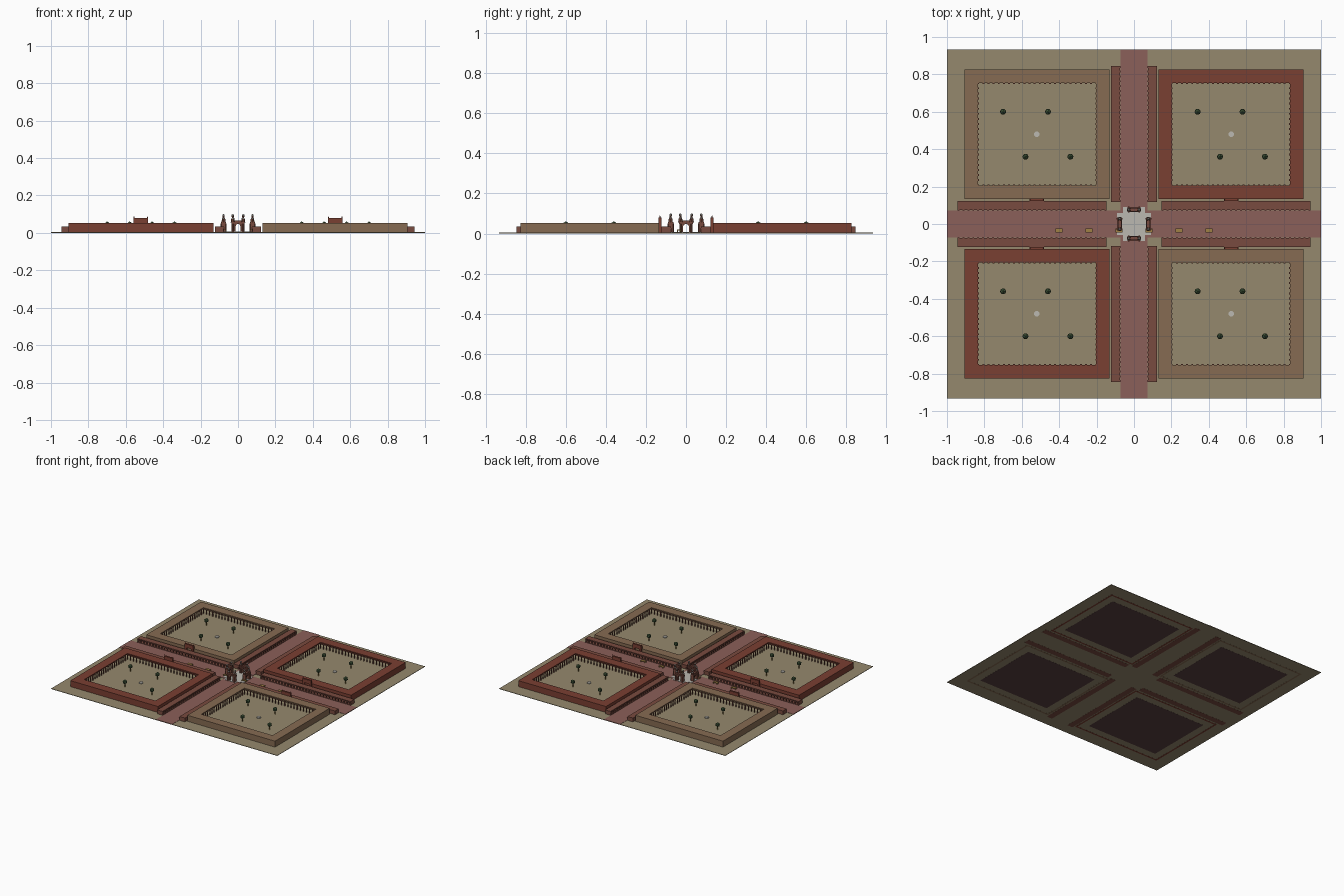
import bpy, bmesh, math
from mathutils import Matrix, Vector

if "Cube" in bpy.data.objects:
    bpy.data.objects.remove(bpy.data.objects["Cube"])

def mat(name, r, g, b):
    m = bpy.data.materials.new(name)
    m.diffuse_color = (r, g, b, 1)
    m.use_nodes = True
    m.node_tree.nodes["Principled BSDF"].inputs["Base Color"].default_value = m.diffuse_color
    return m

SAND = mat("sand", .30, .25, .155)
ROAD = mat("road_pink", .26, .115, .10)
RED = mat("red_brick", .195, .05, .032)
TAN = mat("tan_brick", .24, .147, .084)
STREET = mat("street_brick", .19, .07, .05)
STONE = mat("pale_stone", .50, .48, .44)
GREEN = mat("leaf_green", .05, .09, .04)
WOOD = mat("stall_wood", .35, .22, .06)
DARK = mat("foundation_red", .10, .05, .05)

class Part:
    """Collects boxes and round solids into one object."""
    def __init__(self, name, material):
        self.bm, self.name, self.material = bmesh.new(), name, material

    def box(self, x0, x1, y0, y1, z0, z1):
        m = Matrix.Translation(((x0 + x1) / 2, (y0 + y1) / 2, (z0 + z1) / 2)) @ \
            Matrix.Diagonal((abs(x1 - x0), abs(y1 - y0), z1 - z0, 1))
        bmesh.ops.create_cube(self.bm, size=1, matrix=m)

    def cyl(self, x, y, z0, z1, r, r2=None, n=6):
        bmesh.ops.create_cone(self.bm, cap_ends=True, segments=n, radius1=r,
                              radius2=r if r2 is None else r2, depth=z1 - z0,
                              matrix=Matrix.Translation((x, y, (z0 + z1) / 2)))

    def ball(self, x, y, z, r, sz=1):
        bmesh.ops.create_icosphere(self.bm, subdivisions=1, radius=r,
                                   matrix=Matrix.Translation((x, y, z)) @ Matrix.Diagonal((1, 1, sz, 1)))

    def row(self, a, b, step, z0, z1, r):
        a, b = Vector(a), Vector(b)
        n = round((b - a).length / step)
        for i in range(n + 1):
            p = a.lerp(b, i / n)
            self.cyl(p.x, p.y, z0, z1 - .005, r * .8)
            self.box(p.x - r, p.x + r, p.y - r, p.y + r, z1 - .005, z1)

    def turn(self, angle):
        bmesh.ops.rotate(self.bm, verts=self.bm.verts, matrix=Matrix.Rotation(angle, 3, 'Z'))
        return self

    def done(self):
        me = bpy.data.meshes.new(self.name)
        bmesh.ops.recalc_face_normals(self.bm, faces=self.bm.faces)
        self.bm.to_mesh(me)
        self.bm.free()
        me.materials.append(self.material)
        ob = bpy.data.objects.new(self.name, me)
        bpy.context.collection.objects.link(ob)

# ground, crossing streets and central plaza
p = Part("ground", SAND)
p.box(-1, 1, -.933, .933, .0005, .004)
p.done()
p = Part("streets", ROAD)
p.box(-1, 1, -.072, .072, .003, .006)
for s in (-1, 1):
    p.box(-.072, .072, s * .072, s * .933, .003, .006)
p.done()
p = Part("plaza", STONE)
p.box(-.09, .09, -.06, .06, .003, .008)
for s in (-1, 1):
    p.box(-.06, .06, s * .06, s * .09, .003, .008)
p.done()

# four walled courts with inner porticoes
X0, X1, Y0, Y1, IN, H = .13, .905, .135, .825, .072, .052
for sx in (-1, 1):
    for sy in (-1, 1):
        tag = ("left" if sx < 0 else "right") + ("_front" if sy < 0 else "_back")
        col = RED if sx * sy > 0 else TAN
        walls, roof = Part("court_walls_" + tag, col), Part("portico_roof_" + tag, col)
        for q, w, z0, z1 in ((walls, .014, .0, .045), (roof, IN, .044, H)):
            for y in (Y0, Y1 - w):
                q.box(sx * X0, sx * X1, sy * y, sy * (y + w), z0, z1)
            for x in (X0, X1 - w):
                q.box(sx * x, sx * (x + w), sy * (Y0 + w), sy * (Y1 - w), z0, z1)
        walls.done()
        roof.done()
        cols = Part("portico_columns_" + tag, STREET)
        a, b, c, d = sx * (X0 + IN), sx * (X1 - IN), sy * (Y0 + IN), sy * (Y1 - IN)
        for u, v in (((a, c), (b, c)), ((a, d), (b, d)), ((a, c), (a, d)), ((b, c), (b, d))):
            cols.row((*u, 0), (*v, 0), .027, .004, .044, .005)
        cols.done()
        base = Part("court_foundation_" + tag, DARK)
        base.box(a, b, c, d, 0, .003)
        base.done()

        # garden trees and basin
        cx, cy = sx * .52, sy * .48
        trunks, leaves = Part("tree_trunks_" + tag, WOOD), Part("tree_crowns_" + tag, GREEN)
        for dx, dy in ((-.18, .12), (.06, .12), (-.06, -.12), (.18, -.12)):
            trunks.cyl(cx + dx, cy + dy, .003, .034, .004)
            leaves.ball(cx + dx, cy + dy, .043, .018)
        trunks.done()
        leaves.done()
        basin = Part("basin_" + tag, STONE)
        basin.cyl(cx, cy, .003, .011, .015, n=12)
        basin.done()

        # court gateway: two piers, lintel, attic and corner finials
        g = Part("gateway_" + tag, RED)
        for s in (-1, 1):
            g.box(cx + s * .02, cx + s * .038, sy * .123, sy * .137, .003, .06)
            g.cyl(cx + s * .036, sy * .13, .078, .09, .003, .001)
        g.box(cx - .038, cx + .038, sy * .123, sy * .137, .05, .079)
        g.done()
        st = Part("gateway_step_" + tag, STONE)
        st.box(cx - .036, cx + .036, sy * .121, sy * .139, .003, .008)
        st.done()

        # street colonnades on both sides of the corner
        for along_x in (True, False):
            e0, e1 = (.147, .943) if along_x else (.117, .845)
            name = tag + ("_cross" if along_x else "_long")
            c = Part("street_colonnade_" + name, STREET)
            def slab(i0, i1, z0, z1, c=c, e0=e0, e1=e1, ax=along_x):
                if ax:
                    c.box(sx * e0, sx * e1, sy * i0, sy * i1, z0, z1)
                else:
                    c.box(sx * i0, sx * i1, sy * e0, sy * e1, z0, z1)
            slab(.112, .122, 0, .03)
            slab(.074, .112, 0, .008)
            slab(.075, .123, .028, .035)
            if along_x:
                c.row((sx * (e0 + .005), sy * .077, 0), (sx * (e1 - .005), sy * .077, 0), .026, .008, .028, .005)
            else:
                c.row((sx * .077, sy * (e0 + .005), 0), (sx * .077, sy * (e1 - .005), 0), .026, .008, .028, .005)
            for e in (e0, e1 - .008):      # end walls
                if along_x:
                    c.box(sx * e, sx * (e + .008), sy * .08, sy * .112, .008, .028)
                else:
                    c.box(sx * .08, sx * .112, sy * e, sy * (e + .008), .008, .028)
            c.done()

# four monumental gates round the plaza
for k, side in enumerate(("front", "right", "back", "left")):
    a = k * math.pi / 2
    g, f = Part("plaza_gate_" + side, STREET), Part("gate_finials_" + side, STONE)
    y = -.077
    for s in (-1, 1):
        g.box(s * .014, s * .032, y - .010, y + .010, .006, .05)
        for dy in (-.011, .011):
            g.cyl(s * .028, y + dy, .006, .05, .0055, n=8)
        g.cyl(s * .028, y, .056, .074, .011, .009, n=8)
        f.cyl(s * .028, y, .074, .080, .008, n=8)
        g.cyl(s * .028, y, .080, .089, .005, .006, n=8)
        f.ball(s * .028, y, .094, .007)
    g.box(-.036, .036, y - .014, y + .014, .048, .057)
    g.box(-.018, .018, y - .009, y + .009, .057, .066)
    for i in range(8):                     # arch voussoirs under the lintel
        t = math.pi * (i + .5) / 8
        ax, az = .015 * math.cos(t), .034 + .014 * math.sin(t)
        g.box(ax - .003, ax + .003, y - .009, y + .009, az, .05)
    g.turn(a).done()
    f.turn(a).done()

# market stalls along the street
p = Part("market_stalls", WOOD)
for i in range(6):
    x = -.4 + .16 * i
    p.box(x - .019, x + .019, -.045, -.024, .015, .019)
    for dx in (-.016, .016):
        for dy in (-.042, -.027):
            p.box(x + dx - .002, x + dx + .002, dy - .002, dy + .002, .005, .015)
p.done()
